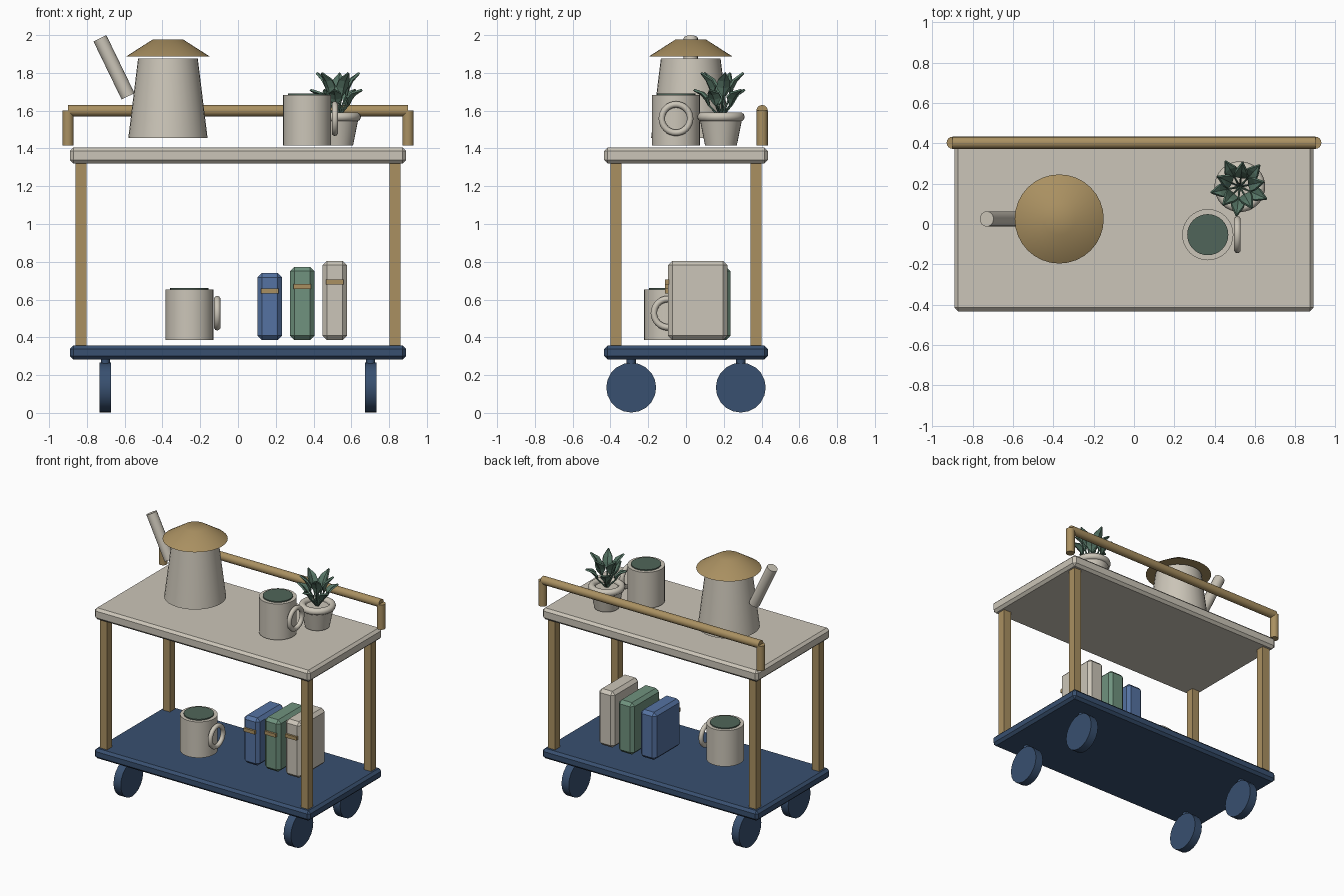
import bpy, bmesh, math
from mathutils import Vector, Matrix

if "Cube" in bpy.data.objects:
    bpy.data.objects.remove(bpy.data.objects["Cube"])


def material(name, rgb):
    m = bpy.data.materials.new(name)
    m.diffuse_color = (*rgb, 1)
    m.use_nodes = True
    m.node_tree.nodes["Principled BSDF"].inputs["Base Color"].default_value = m.diffuse_color
    return m


CREAM = material("cream", (0.60, 0.56, 0.48))
WOOD = material("wood", (0.40, 0.28, 0.12))
NAVY = material("navy", (0.04, 0.08, 0.16))
BLUE = material("blue", (0.09, 0.17, 0.36))
GREEN = material("green", (0.16, 0.29, 0.21))
DARK = material("dark_green", (0.08, 0.13, 0.10))
LEAF = material("leaf", (0.10, 0.19, 0.14))


def finish(name, bm, mat, smooth=False):
    bmesh.ops.recalc_face_normals(bm, faces=bm.faces)
    me = bpy.data.meshes.new(name)
    bm.to_mesh(me)
    bm.free()
    ob = bpy.data.objects.new(name, me)
    bpy.context.collection.objects.link(ob)
    me.materials.append(mat)
    if smooth:
        bpy.ops.object.select_all(action='DESELECT')
        ob.select_set(True)
        bpy.context.view_layer.objects.active = ob
        bpy.ops.object.shade_smooth_by_angle(angle=math.radians(35))
    return ob


def box(name, lo, hi, mat, bevel=0):
    bm = bmesh.new()
    bmesh.ops.create_cube(bm, size=1)
    lo, hi = Vector(lo), Vector(hi)
    for v in bm.verts:
        v.co = (lo + hi) / 2 + v.co * (hi - lo)
    if bevel:
        bmesh.ops.bevel(bm, geom=bm.edges[:], offset=bevel, segments=1,
                        affect='EDGES', profile=0.5)
    return finish(name, bm, mat)


def tube(name, a, b, r1, r2, mat, sides=32):
    a, b = Vector(a), Vector(b)
    d = b - a
    rot = d.to_track_quat('Z', 'Y').to_matrix().to_4x4()
    bm = bmesh.new()
    bmesh.ops.create_cone(bm, cap_ends=True, segments=sides, radius1=r1, radius2=r2,
                          depth=d.length, matrix=Matrix.Translation((a + b) / 2) @ rot)
    return finish(name, bm, mat, True)


def ring(name, loc, major, minor, mat, rot=(0, 0, 0)):
    bpy.ops.mesh.primitive_torus_add(location=loc, rotation=rot, major_radius=major,
                                     minor_radius=minor, major_segments=32, minor_segments=10)
    ob = bpy.context.object
    ob.name = name
    ob.data.materials.append(mat)
    bpy.ops.object.shade_smooth_by_angle(angle=math.radians(60))


# Shelves
box("bottom_shelf", (-0.89, -0.433, 0.283), (0.89, 0.433, 0.357), NAVY, 0.018)
box("top_shelf", (-0.89, -0.433, 1.32), (0.89, 0.433, 1.405), CREAM, 0.018)

# Legs, casters and handle posts
for sx, side in ((-1, "left"), (1, "right")):
    for sy, end in ((-1, "front"), (1, "back")):
        x, y = sx * 0.83, sy * 0.37
        box(f"{end}_{side}_leg", (x - 0.029, y - 0.029, 0.35), (x + 0.029, y + 0.029, 1.33), WOOD)
        x, y = sx * 0.702, sy * 0.29
        tube(f"{end}_{side}_wheel", (x - 0.03, y, 0.134), (x + 0.03, y, 0.134),
             0.132, 0.132, NAVY, 20)
        tube(f"{end}_{side}_wheel_stem", (x, y, 0.2), (x, y, 0.29), 0.024, 0.024, NAVY, 12)
    tube(f"{side}_handle_post", (sx * 0.9, 0.403, 1.415), (sx * 0.9, 0.403, 1.6),
         0.03, 0.03, WOOD, 16)
tube("handle_rail", (-0.9, 0.403, 1.6), (0.9, 0.403, 1.6), 0.03, 0.03, WOOD, 16)

# Watering pot with lid and spout
kx, ky = -0.371, 0.025
tube("pot_body", (kx, ky, 1.455), (kx, ky, 1.877), 0.21, 0.158, CREAM)
tube("pot_lid", (kx, ky, 1.887), (kx, ky, 1.977), 0.221, 0.08, WOOD)
tube("pot_spout", (-0.582, ky, 1.676), (-0.731, ky, 1.983), 0.038, 0.038, CREAM, 16)

# Mugs
for tag, x, y, z in (("upper", 0.366, -0.053, 1.416), ("lower", -0.257, -0.095, 0.386)):
    tube(f"{tag}_mug", (x, y, z), (x, y, z + 0.268), 0.127, 0.127, CREAM)
    tube(f"{tag}_mug_drink", (x, y, z + 0.26), (x, y, z + 0.276), 0.102, 0.102, DARK)
    ring(f"{tag}_mug_handle", (x + 0.147, y, z + 0.142), 0.075, 0.017, CREAM,
         (0, math.pi / 2, 0))

# Books with spine bands
for tag, x, h, back, mat in (("blue", 0.168, 0.355, 0.22, BLUE),
                             ("green", 0.34, 0.387, 0.235, GREEN),
                             ("cream", 0.512, 0.419, 0.22, CREAM)):
    box(f"{tag}_book", (x - 0.065, -0.095, 0.386), (x + 0.065, back, 0.386 + h), mat, 0.023)
    zb = 0.386 + 0.73 * h
    box(f"{tag}_book_band", (x - 0.046, -0.11, zb - 0.013), (x + 0.046, -0.09, zb + 0.013), WOOD)

# Plant pot
px, py = 0.525, 0.185
tube("plant_pot", (px, py, 1.416), (px, py, 1.565), 0.084, 0.114, CREAM)
ring("plant_pot_rim", (px, py, 1.567), 0.101, 0.025, CREAM)

# Stems and folded leaves, alternating tall and low
for i in range(10):
    a = i * math.tau / 10 + 0.2
    out = Vector((math.cos(a), math.sin(a), 0))
    side = Vector((-out.y, out.x, 0))
    root = Vector((px, py, 1.56))
    low = i % 2
    base = root + out * (0.065 if low else 0.05) + Vector((0, 0, 0.07 if low else 0.12))
    tip = root + out * (0.145 if low else 0.12) + Vector((0, 0, 0.15 if low else 0.24))
    tube(f"stem_{i}", root, base, 0.006, 0.005, LEAF, 6)
    axis = (tip - base).normalized()
    up = side.cross(axis)
    if up.z < 0:
        up = -up
    bm = bmesh.new()
    rows = []
    for t, w in ((0, 0.006), (0.3, 0.034), (0.6, 0.03), (1, 0.002)):
        c = base.lerp(tip, t) + up * 0.012 * math.sin(t * math.pi)
        rows.append([bm.verts.new(c + side * (w * s) + up * (0.4 * w * abs(s)))
                     for s in (-1, 0, 1)])
    for r, q in zip(rows, rows[1:]):
        for k in (0, 1):
            bm.faces.new((r[k], r[k + 1], q[k + 1], q[k]))
    leaf = finish(f"leaf_{i}", bm, LEAF)
    sol = leaf.modifiers.new("thickness", 'SOLIDIFY')
    sol.thickness = 0.012
    sol.offset = 0
